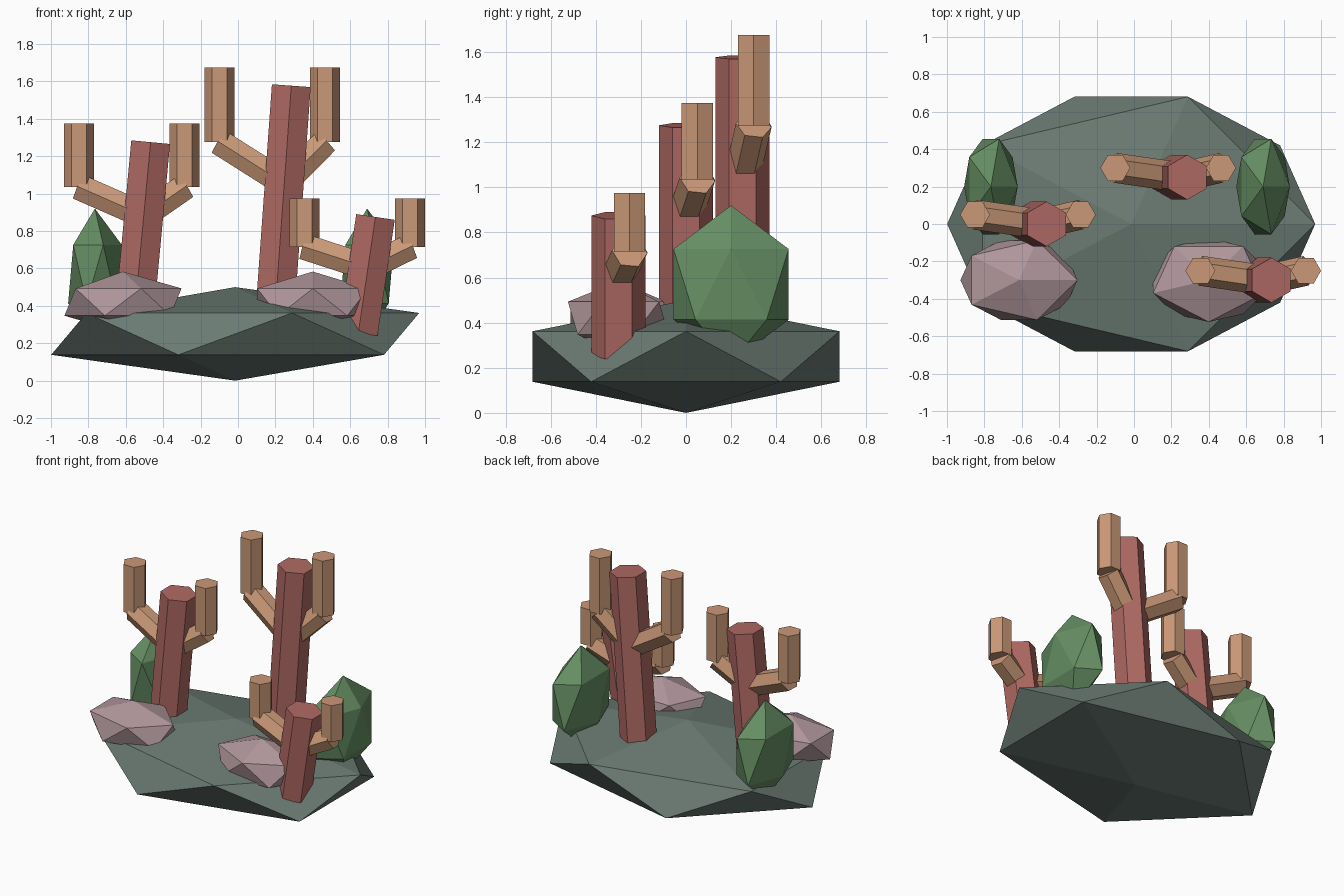
import bpy
import bmesh
import math
from mathutils import Matrix, Vector

default = bpy.data.objects.get("Cube")
if default:
    bpy.data.objects.remove(default, do_unlink=True)


def make_material(name, rgb):
    mat = bpy.data.materials.new(name)
    mat.use_nodes = True
    mat.diffuse_color = (*rgb, 1)
    mat.node_tree.nodes["Principled BSDF"].inputs["Base Color"].default_value = (*rgb, 1)
    return mat


STONE = make_material("dark grey green", (0.147, 0.197, 0.172))
PEBBLE = make_material("dusty mauve", (0.434, 0.307, 0.33))
LEAF = make_material("leaf green", (0.133, 0.274, 0.126))
TRUNK = make_material("brick red", (0.43, 0.142, 0.126))
ARM = make_material("tan", (0.59, 0.315, 0.185))


def finish(name, bm, mat):
    mesh = bpy.data.meshes.new(name)
    bm.to_mesh(mesh)
    bm.free()
    mesh.materials.append(mat)
    obj = bpy.data.objects.new(name, mesh)
    bpy.context.collection.objects.link(obj)
    return obj


def boulder(name, centre, radii, mat, turn=0):
    """Twenty-sided lump, turned about z and then stretched."""
    bm = bmesh.new()
    matrix = (Matrix.Translation(centre) @ Matrix.Diagonal((*radii, 1))
              @ Matrix.Rotation(math.radians(turn), 4, 'Z'))
    bmesh.ops.create_icosphere(bm, subdivisions=1, radius=1, matrix=matrix)
    finish(name, bm, mat)


def hex_rod(name, start, end, radius, mat, corner):
    """Six-sided rod between two points, with one corner facing the given axis."""
    start, end = Vector(start), Vector(end)
    axis = (end - start).normalized()
    side = Vector(corner)
    side = (side - axis * side.dot(axis)).normalized()
    frame = Matrix((side.cross(axis), side, axis)).transposed().to_4x4()
    bm = bmesh.new()
    bmesh.ops.create_cone(bm, cap_ends=True, segments=6, radius1=radius,
                          radius2=radius, depth=(end - start).length,
                          matrix=Matrix.Translation((start + end) / 2) @ frame)
    finish(name, bm, mat)


# Ground slab
boulder("ground_rock", (-0.015, 0, 0.25), (1.1, 0.8, 0.25), STONE)

# Low pebbles at the front
boulder("right_pebble", (-0.615, -0.3, 0.42), (0.35, 0.25, 0.163), PEBBLE)
boulder("left_pebble", (0.4, -0.3, 0.42), (0.35, 0.25, 0.163), PEBBLE, turn=-18)

# Upright leafy lumps at the sides
for label, x in (("right", -0.765), ("left", 0.69)):
    boulder(label + "_bush", (x, 0.2, 0.57), (0.16, 0.3, 0.35), LEAF)


def branching_stalk(name, top, lean, foot, fork, elbow, tip, middle):
    """Leaning trunk with two sloping arms that end in upright fingers."""
    x, y, z = top

    def on_axis(height):
        return (x - lean * (z - height), y, height)

    hex_rod(name + "_trunk", on_axis(foot), top, 0.12, TRUNK, (0, 1, 0))
    for label, sign in (("right", -1), ("left", 1)):
        joint = (middle + sign * 0.2825, y + 0.05, elbow)
        hex_rod(f"{name}_{label}_arm", on_axis(fork), joint, 0.08, ARM, (0, 1, 0))
        hex_rod(f"{name}_{label}_finger", joint, (*joint[:2], tip), 0.08, ARM, (1, 0, 0))


# Three stalks: back, right and left
branching_stalk("back_stalk", (0.285, 0.25, 1.577), 0.072, 0.28,
                1.055, 1.275, 1.675, 0.1825)
branching_stalk("right_stalk", (-0.467, 0, 1.275), 0.094, 0.28,
                0.883, 1.035, 1.375, -0.5675)
branching_stalk("left_stalk", (0.735, -0.3, 0.875), 0.148, 0.255,
                0.605, 0.715, 0.975, 0.6375)
